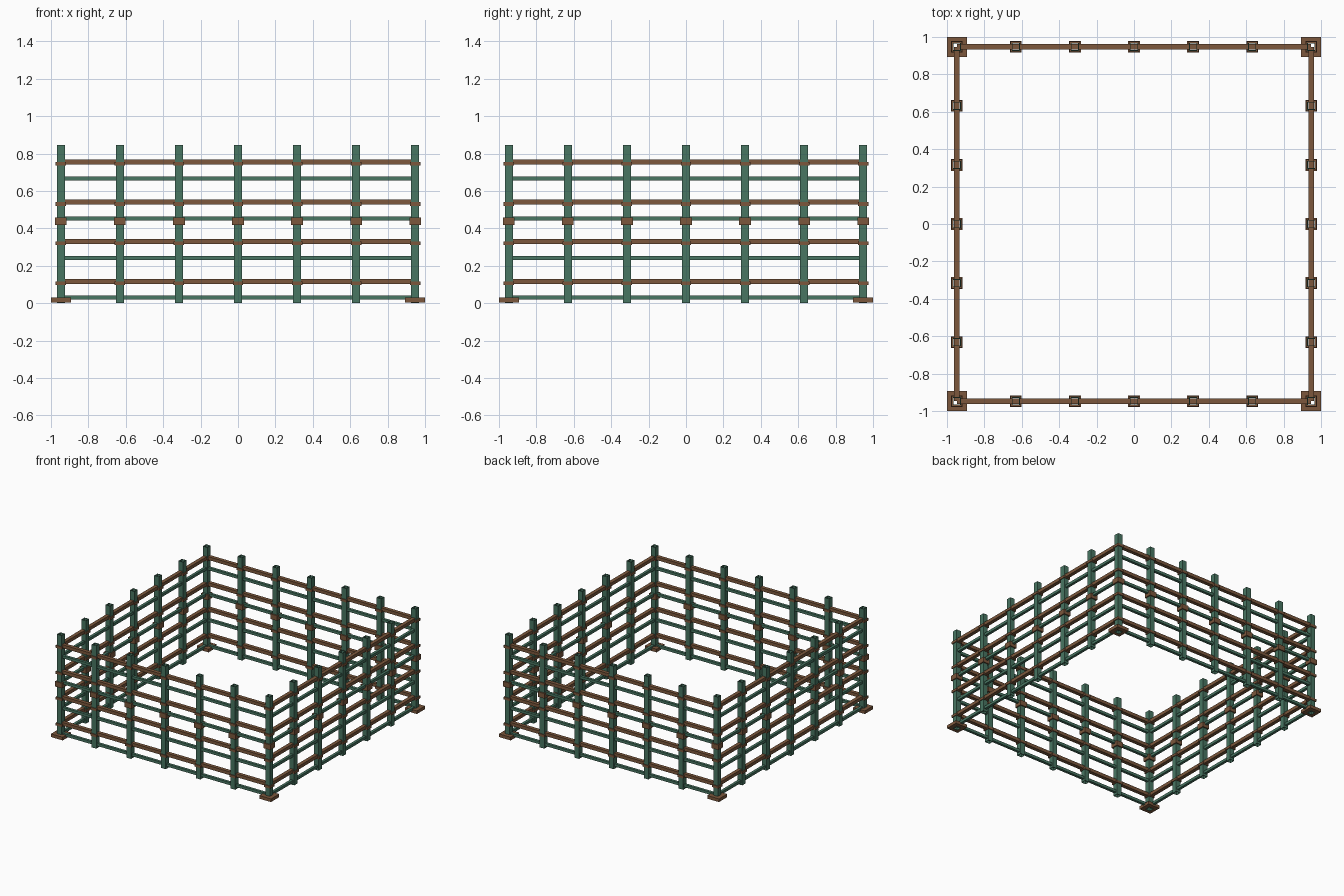
import bpy, bmesh, math
from mathutils import Matrix, Vector

if "Cube" in bpy.data.objects:
    bpy.data.objects.remove(bpy.data.objects["Cube"])

HALF = 0.947            # distance from centre to the fence line
STEP = HALF / 3         # post spacing


def material(name, rgb):
    m = bpy.data.materials.new(name)
    m.diffuse_color = (*rgb, 1)
    m.use_nodes = True
    m.node_tree.nodes["Principled BSDF"].inputs["Base Color"].default_value = m.diffuse_color
    return m


green = material("green_paint", (0.065, 0.180, 0.122))
brown = material("brown_wood", (0.200, 0.096, 0.045))


def box(bm, centre, size):
    mat = Matrix.Translation(centre) @ Matrix.Diagonal((*size, 1))
    return bmesh.ops.create_cube(bm, size=1, matrix=mat)["verts"]


def finish(bm, name, mat):
    me = bpy.data.meshes.new(name)
    bm.to_mesh(me)
    bm.free()
    me.materials.append(mat)
    ob = bpy.data.objects.new(name, me)
    bpy.context.collection.objects.link(ob)
    return ob


# Post positions around the square, each corner counted once
spots = []
for k in range(4):
    turn = Matrix.Rotation(k * math.pi / 2, 3, "Z")
    spots += [turn @ Vector((i * STEP, -HALF, 0)) for i in range(-3, 3)]
corners = [p for p in spots if abs(abs(p.x) - abs(p.y)) < 0.01]

# Hollow square posts with open ends
bm = bmesh.new()
for p in spots:
    box(bm, (p.x, p.y, 0.4225), (0.042, 0.042, 0.845))
bm.normal_update()
ends = [f for f in bm.faces if abs(f.normal.z) > 0.9]
bmesh.ops.delete(bm, geom=ends, context="FACES")
posts = finish(bm, "posts", green)
wall = posts.modifiers.new("wall", "SOLIDIFY")
wall.thickness = 0.005
wall.offset = -1


def rails(name, levels, thick, height, mat):
    """Straight rails along all four sides at each level."""
    bm = bmesh.new()
    for z in levels:
        for s in (-1, 1):
            box(bm, (0, s * HALF, z), (2 * HALF, thick, height))
            box(bm, (s * HALF, 0, z), (thick, 2 * HALF, height))
    return finish(bm, name, mat)


rails("wooden_rails", (0.117, 0.331, 0.541, 0.755), 0.03, 0.027, brown)
rails("green_rails", (0.03, 0.242, 0.453, 0.666), 0.022, 0.022, green)


def sleeves(name, places, levels, width, height, mat):
    """Square blocks wrapped round the posts, open where the post passes."""
    bm = bmesh.new()
    for p in places:
        for z in levels:
            wallw = (width - 0.040) / 2
            off = (width - wallw) / 2
            for s in (-1, 1):
                box(bm, (p.x + s * off, p.y, z), (wallw, width, height))
                box(bm, (p.x, p.y + s * off, z), (0.040, wallw, height))
    return finish(bm, name, mat)


sleeves("post_collars", spots, (0.438,), 0.062, 0.042, brown)
sleeves("rail_clips", spots, (0.107, 0.321, 0.531, 0.745), 0.056, 0.02, brown)

# Foot blocks under the corner posts
sleeves("corner_feet", corners, (0.017,), 0.106, 0.026, brown)
